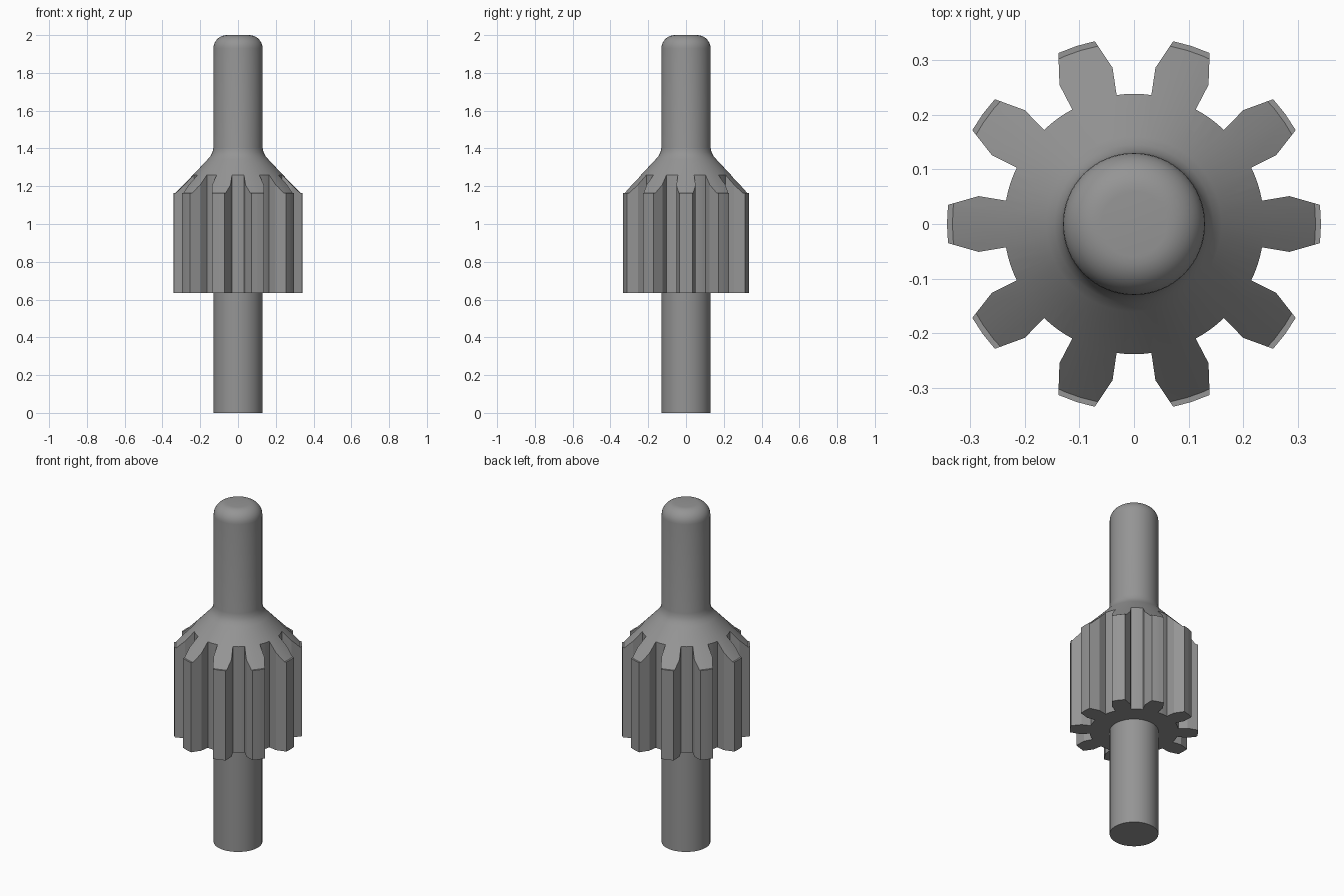
import bpy, bmesh, math
from mathutils import Matrix, Vector

if "Cube" in bpy.data.objects:
    bpy.data.objects.remove(bpy.data.objects["Cube"])

TEETH = 10
SEGMENTS = 64
SHAFT_R = 0.13

steel = bpy.data.materials.new("grey_steel")
steel.diffuse_color = (0.30, 0.30, 0.30, 1)
steel.use_nodes = True
steel.node_tree.nodes["Principled BSDF"].inputs["Base Color"].default_value = steel.diffuse_color


def make_object(name, bm):
    bmesh.ops.recalc_face_normals(bm, faces=bm.faces)
    mesh = bpy.data.meshes.new(name)
    bm.to_mesh(mesh)
    bm.free()
    mesh.materials.append(steel)
    obj = bpy.data.objects.new(name, mesh)
    bpy.context.collection.objects.link(obj)
    return obj


def lathe(name, profile):
    bm = bmesh.new()
    verts = [bm.verts.new((r, 0, z)) for r, z in profile]
    edges = [bm.edges.new(pair) for pair in zip(verts, verts[1:])]
    bmesh.ops.spin(bm, geom=verts + edges, cent=(0, 0, 0), axis=(0, 0, 1),
                   angle=math.tau, steps=SEGMENTS, use_duplicate=False)
    bmesh.ops.remove_doubles(bm, verts=bm.verts, dist=1e-5)
    return make_object(name, bm)


# Turned blank: shaft, collar, cone shoulder with fillet, rounded tip
profile = [(0, 0), (SHAFT_R, 0), (SHAFT_R, 0.635), (0.36, 0.635), (0.36, 1.163),
           (0.332, 1.163), (0.238, 1.26), (0.16, 1.343), (0.145, 1.36),
           (0.135, 1.38), (SHAFT_R, 1.405)]
for i in range(9):
    a = math.radians(90 * i / 8)
    profile.append((0.06 + 0.07 * math.cos(a), 1.93 + 0.07 * math.sin(a)))
profile.append((0, 2))
pinion = lathe("pinion_shaft", profile)

# Tooth outline: half flank mirrored, plus arcs at the tip and the valley
flank = [(0.234, 0.0426), (0.284, 0.051), (0.340, 0.035)]
tooth = [(x, -y) for x, y in flank] + [(0.342, 0)] + flank[::-1]
for k in (1, 2, 3):
    a = math.radians(10.3 + 15.4 * k / 4)
    tooth.append((0.238 * math.cos(a), 0.238 * math.sin(a)))

# Gear-shaped prism used to cut the teeth
bm = bmesh.new()
ring = []
for t in range(TEETH):
    turn = Matrix.Rotation(math.tau * t / TEETH, 3, 'Z')
    ring += [bm.verts.new(turn @ Vector((x, y, -0.2))) for x, y in tooth]
base = bm.faces.new(ring)
ext = bmesh.ops.extrude_face_region(bm, geom=[base], use_keep_orig=True)
bmesh.ops.translate(bm, vec=(0, 0, 2.4),
                    verts=[v for v in ext["geom"] if isinstance(v, bmesh.types.BMVert)])
cutter = make_object("tooth_cutter", bm)
cutter.hide_render = True

# Keep only the part of the blank inside the gear outline
mod = pinion.modifiers.new("teeth", 'BOOLEAN')
mod.operation = 'INTERSECT'
mod.solver = 'EXACT'
mod.object = cutter
bpy.context.view_layer.objects.active = pinion
pinion.select_set(True)
bpy.ops.object.modifier_apply(modifier=mod.name)
bpy.data.objects.remove(cutter)
bpy.ops.object.shade_smooth_by_angle(angle=math.radians(25))
